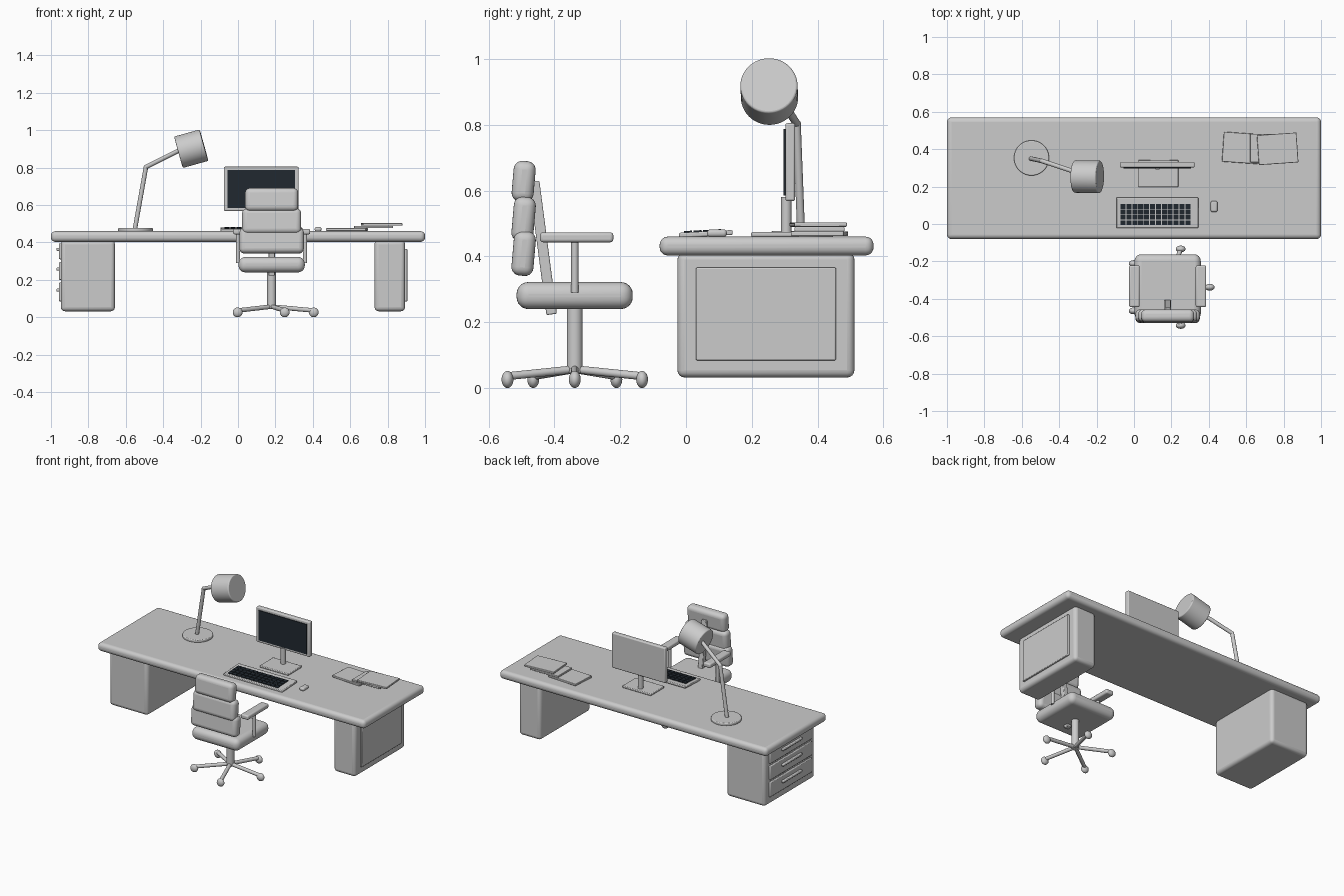
import bpy, math
from mathutils import Vector, Matrix

if "Cube" in bpy.data.objects:
    bpy.data.objects.remove(bpy.data.objects["Cube"])


def material(name, rgb):
    m = bpy.data.materials.new(name)
    m.diffuse_color = (*rgb, 1)
    m.use_nodes = True
    m.node_tree.nodes["Principled BSDF"].inputs["Base Color"].default_value = m.diffuse_color
    return m


DARK = material("dark_glass", (0.015, 0.022, 0.03))


def finish(ob, name, bevel=0, segments=4, mat=None):
    ob.name = name
    if bevel:
        b = ob.modifiers.new("round", 'BEVEL')
        b.width, b.segments, b.limit_method = bevel, segments, 'ANGLE'
        b.angle_limit = math.radians(40)
    bpy.ops.object.shade_smooth_by_angle(angle=math.radians(35))
    if mat:
        ob.data.materials.append(mat)
    return ob


def box(name, lo, hi, bevel=0, segments=4, rot=(0, 0, 0), mat=None):
    lo, hi = Vector(lo), Vector(hi)
    bpy.ops.mesh.primitive_cube_add(size=1, location=(lo + hi) / 2)
    ob = bpy.context.object
    ob.data.transform(Matrix.Diagonal((*(hi - lo), 1)))
    ob.rotation_euler = [math.radians(a) for a in rot]
    return finish(ob, name, bevel, segments, mat)


def rod(name, a, b, r, bevel=0, verts=24):
    a, b = Vector(a), Vector(b)
    bpy.ops.mesh.primitive_cylinder_add(vertices=verts, radius=r, depth=(b - a).length,
                                        location=(a + b) / 2)
    ob = bpy.context.object
    ob.rotation_euler = (b - a).to_track_quat('Z', 'Y').to_euler()
    return finish(ob, name, bevel, 3)


def ball(name, loc, scale):
    bpy.ops.mesh.primitive_uv_sphere_add(segments=24, ring_count=14, radius=1, location=loc)
    ob = bpy.context.object
    ob.data.transform(Matrix.Diagonal((*scale, 1)))
    return finish(ob, name)


# Desk: top, two pedestals, side panel
box("desk_top", (-1, -0.08, 0.403), (1, 0.57, 0.46), 0.024, 5)
box("left_pedestal", (-0.947, -0.026, 0.032), (-0.658, 0.512, 0.412), 0.022)
box("right_pedestal", (0.73, -0.026, 0.032), (0.893, 0.512, 0.412), 0.022)
box("right_panel", (0.885, 0.03, 0.084), (0.905, 0.456, 0.366), 0.004, 2)

# Drawers with bar handles on the left end
for i, (z0, z1) in enumerate([(0.085, 0.185), (0.20, 0.295), (0.31, 0.395)]):
    box(f"drawer_{i}", (-0.957, 0.02, z0), (-0.94, 0.466, z1), 0.005, 2)
    zc = (z0 + z1) / 2 + 0.01
    box(f"drawer_handle_{i}", (-0.971, 0.14, zc - 0.008), (-0.95, 0.346, zc + 0.008), 0.005, 2)

# Monitor
box("monitor_base", (0.023, 0.198, 0.46), (0.237, 0.343, 0.474), 0.004, 2)
rod("monitor_neck", (0.125, 0.305, 0.465), (0.125, 0.305, 0.58), 0.016)
box("monitor_frame", (-0.076, 0.302, 0.568), (0.324, 0.332, 0.805), 0.007, 3)
box("monitor_screen", (-0.055, 0.297, 0.585), (0.304, 0.31, 0.787), mat=DARK)

# Keyboard with a grid of keys, tilted up at the rear
TILT = 3
box("keyboard", (-0.094, -0.021, 0.461), (0.344, 0.142, 0.476), 0.004, 2, (TILT, 0, 0))
cols, rows = 12, 4
for r in range(rows):
    for c in range(cols):
        x, y = -0.072 + c * 0.0315, -0.006 + r * 0.029
        z = 0.4755 + (y + 0.0125 - 0.06) * math.tan(math.radians(TILT))
        box(f"key_{r}_{c}", (x, y, z - 0.004), (x + 0.027, y + 0.025, z + 0.005),
            rot=(TILT, 0, 0), mat=DARK)

# Mouse
box("mouse", (0.41, 0.064, 0.459), (0.446, 0.124, 0.482), 0.01, 4)

# Three overlapping folders
box("left_folder", (0.475, 0.326, 0.462), (0.69, 0.486, 0.476), 0.003, 2, (0, 0, -4))
box("middle_folder", (0.62, 0.33, 0.476), (0.83, 0.482, 0.489), 0.003, 2)
box("right_folder", (0.662, 0.322, 0.490), (0.874, 0.482, 0.503), 0.003, 2, (0, 0, 4))

# Desk lamp
elbow = (-0.492, 0.337, 0.803)
rod("lamp_base", (-0.548, 0.353, 0.458), (-0.548, 0.353, 0.477), 0.094, 0.005, 48)
rod("lamp_lower_arm", (-0.552, 0.35, 0.467), elbow, 0.012)
ball("lamp_elbow", elbow, (0.0125, 0.0125, 0.0125))
rod("lamp_upper_arm", elbow, (-0.29, 0.27, 0.905), 0.012)
rod("lamp_head", (-0.318, 0.254, 0.882), (-0.182, 0.252, 0.920), 0.087, 0.006, 48)

# Chair base: five spokes with casters
CX, CY = 0.18, -0.338
for i in range(5):
    a = math.tau * i / 5
    x, y = CX + 0.225 * math.cos(a), CY + 0.215 * math.sin(a)
    rod(f"spoke_{i}", (CX, CY, 0.057), (x, y, 0.036), 0.012)
    ball(f"caster_{i}", (x, y, 0.026), (0.026, 0.018, 0.026))
rod("chair_column", (CX, CY, 0.045), (CX, CY, 0.26), 0.024, 0.003)

# Seat, back strut and three tapering back cushions
box("seat", (0.003, -0.515, 0.24), (0.357, -0.162, 0.322), 0.036, 6)
box("back_strut", (CX - 0.017, -0.451, 0.222), (CX + 0.017, -0.419, 0.63), 0.004, 2, (7.5, 0, 0))
for name, half, zc, h in (("lower_back_cushion", 0.172, 0.409, 0.136),
                          ("middle_back_cushion", 0.158, 0.513, 0.136),
                          ("upper_back_cushion", 0.142, 0.628, 0.124)):
    box(name, (CX - half, -0.527, zc - h / 2), (CX + half, -0.460, zc + h / 2),
        0.026, 5, (-5, 0, 0))

# Armrests
for side, s in (("left", -1), ("right", 1)):
    x = CX + s * 0.179
    rod(f"{side}_arm_post", (x, CY, 0.29), (x, CY, 0.455), 0.011)
    xa = CX + s * 0.178
    box(f"{side}_armrest", (xa - 0.028, -0.444, 0.443), (xa + 0.028, -0.221, 0.473), 0.009, 3)
